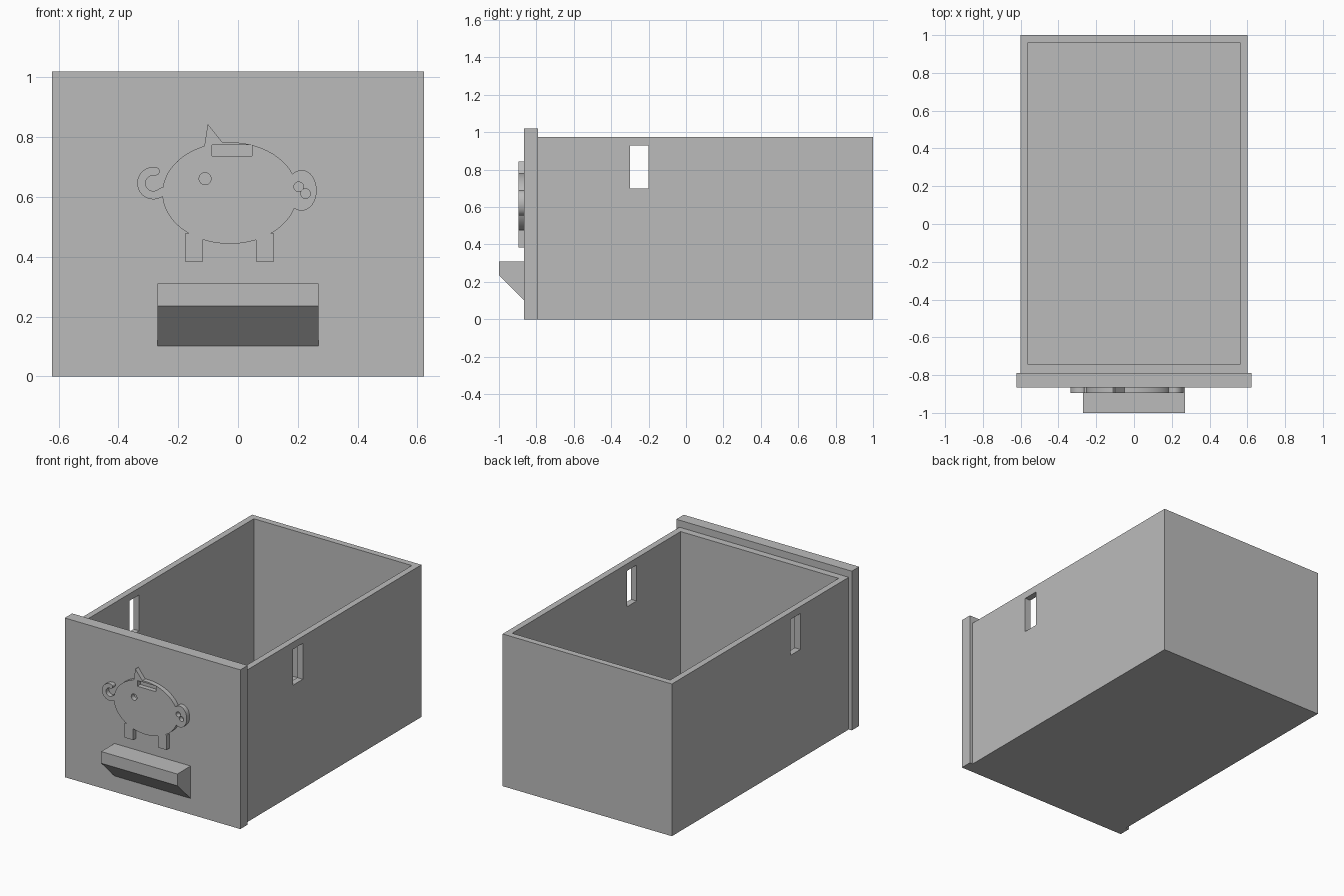
import bpy
import bmesh
from math import sin, cos, radians, pi
from mathutils import Vector

if "Cube" in bpy.data.objects:
    bpy.data.objects.remove(bpy.data.objects["Cube"], do_unlink=True)

grey = bpy.data.materials.new("plain_grey")
grey.use_nodes = True
grey.diffuse_color = (0.5, 0.5, 0.5, 1)
grey.node_tree.nodes["Principled BSDF"].inputs["Base Color"].default_value = grey.diffuse_color

PANEL_FRONT = -0.865
RELIEF_FRONT = -0.895


def prism(name, outline, start, depth):
    """Extrude a closed outline of 3D points along a vector."""
    bm = bmesh.new()
    face = bm.faces.new([bm.verts.new(Vector(p) + Vector(start)) for p in outline])
    new = bmesh.ops.extrude_face_region(bm, geom=[face])["geom"]
    bmesh.ops.translate(bm, vec=depth, verts=[g for g in new if isinstance(g, bmesh.types.BMVert)])
    bmesh.ops.recalc_face_normals(bm, faces=bm.faces)
    mesh = bpy.data.meshes.new(name)
    bm.to_mesh(mesh)
    bm.free()
    mesh.materials.append(grey)
    obj = bpy.data.objects.new(name, mesh)
    bpy.context.collection.objects.link(obj)
    return obj


def box(name, low, high):
    (x0, y0, z0), (x1, y1, z1) = low, high
    floor = [(x0, y0, z0), (x1, y0, z0), (x1, y1, z0), (x0, y1, z0)]
    return prism(name, floor, (0, 0, 0), (0, 0, z1 - z0))


def relief(name, points, front=RELIEF_FRONT, back=PANEL_FRONT + 0.005):
    """Plate facing the front, drawn in x and z."""
    return prism(name, [(x, 0, z) for x, z in points], (0, front, 0), (0, back - front, 0))


def cutter(name, points):
    return relief(name, points, RELIEF_FRONT - 0.02, PANEL_FRONT + 0.02)


def arc(cx, cz, rx, rz, start=0, end=360, steps=48):
    count = steps if end - start == 360 else steps + 1
    angles = [radians(start + (end - start) * i / steps) for i in range(count)]
    return [(cx + rx * cos(a), cz + rz * sin(a)) for a in angles]


def rect(x0, z0, x1, z1):
    return [(x0, z0), (x1, z0), (x1, z1), (x0, z1)]


def combine(target, tool, operation):
    """Apply a boolean and discard the tool."""
    mod = target.modifiers.new(operation, "BOOLEAN")
    mod.operation, mod.object, mod.solver = operation, tool, "EXACT"
    bpy.context.view_layer.objects.active = target
    bpy.ops.object.modifier_apply(modifier=mod.name)
    bpy.data.objects.remove(tool, do_unlink=True)


# Open box with a window through both side walls
drawer = box("drawer_box", (-0.6, -0.79, 0), (0.6, 1, 0.975))
combine(drawer, box("cavity", (-0.56, -0.745, 0.04), (0.56, 0.96, 1.2)), "DIFFERENCE")
combine(drawer, box("side_windows", (-0.8, -0.3, 0.7), (0.8, -0.2, 0.93)), "DIFFERENCE")

# Front panel
box("front_panel", (-0.622, PANEL_FRONT, 0), (0.622, -0.79, 1.02))

# Pull handle with a sloping underside
side = [(0, PANEL_FRONT, 0.102), (0, -1, 0.235), (0, -1, 0.31), (0, PANEL_FRONT, 0.31)]
prism("pull_handle", side, (-0.27, 0, 0), (0.54, 0, 0))

# Pig relief: body, snout, ear, legs and curled tail joined in one plate
pig = relief("pig_relief", arc(-0.027, 0.613, 0.226, 0.17, steps=64))
tail = (arc(-0.283, 0.646, 0.054, 0.054, 80, 320)[::-1]
        + arc(-0.276, 0.686, 0.014, 0.014, -100, 80, 12)[::-1][1:-1]
        + arc(-0.283, 0.646, 0.026, 0.026, 80, 320)
        + [(-0.22, 0.64), (-0.22, 0.605)])
parts = {
    "snout": arc(0.213, 0.622, 0.05, 0.068),
    "ear": [(-0.115, 0.74), (-0.113, 0.767), (-0.101, 0.844), (-0.05, 0.78), (-0.05, 0.74)],
    "left_leg": rect(0.06, 0.384, 0.12, 0.477),
    "right_leg": rect(-0.177, 0.384, -0.117, 0.477),
    "tail": tail,
}
for name, points in parts.items():
    combine(pig, relief(name, points), "UNION")

# Eye, nostrils and coin slot cut through the relief
holes = {
    "eye": arc(-0.11, 0.661, 0.02, 0.02, steps=32),
    "upper_nostril": arc(0.203, 0.634, 0.016, 0.016, steps=32),
    "lower_nostril": arc(0.226, 0.611, 0.016, 0.016, steps=32),
    "coin_slot": rect(-0.087, 0.737, 0.047, 0.773),
}
for name, points in holes.items():
    combine(pig, cutter(name, points), "DIFFERENCE")

# Smooth the curved rims and keep the edges sharp
bpy.ops.object.select_all(action="DESELECT")
pig.select_set(True)
bpy.context.view_layer.objects.active = pig
bpy.ops.object.shade_smooth_by_angle(angle=pi / 6)
